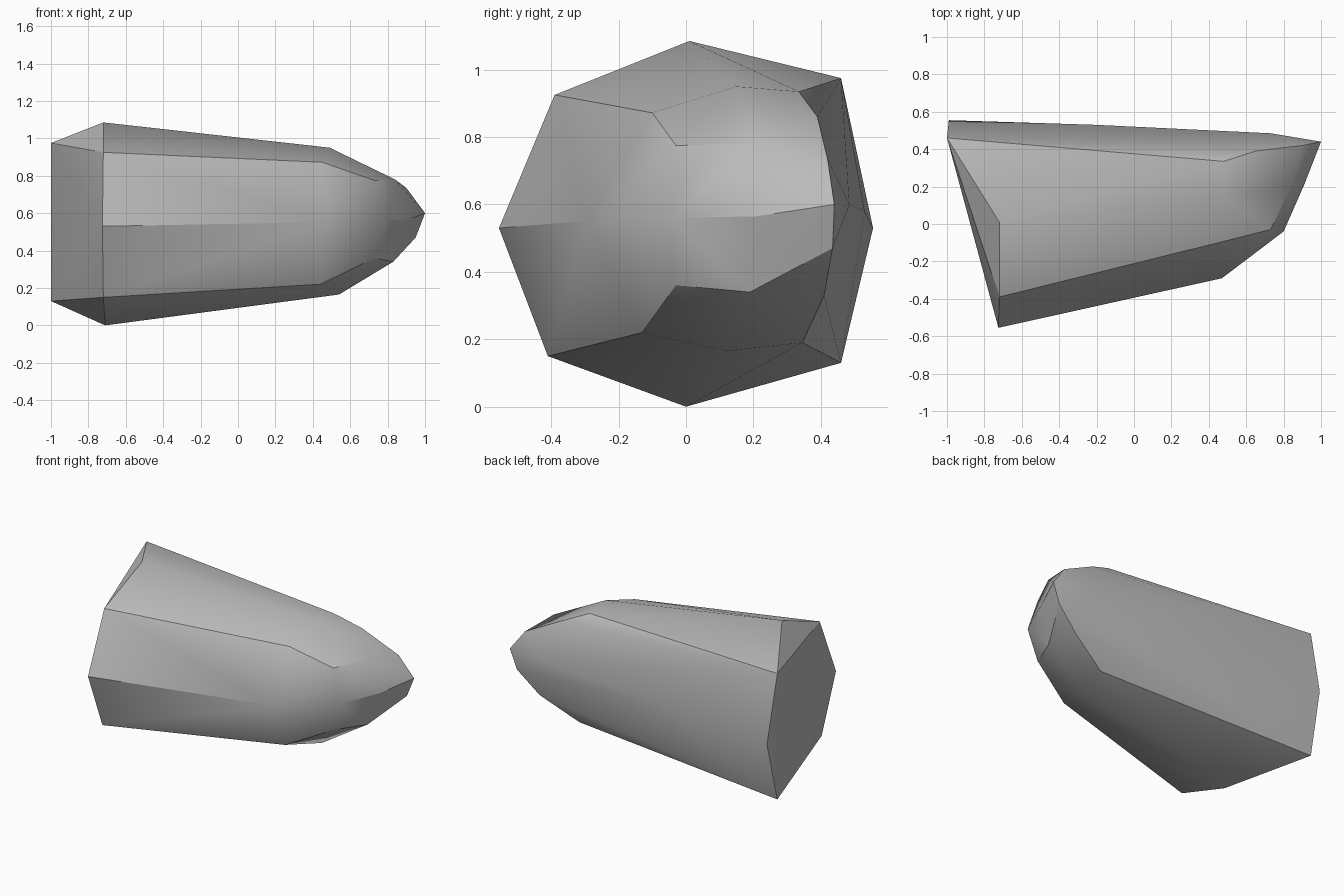
import bpy, bmesh, math

cube = bpy.data.objects.get("Cube")
if cube:
    bpy.data.objects.remove(cube, do_unlink=True)

# One plain grey material
grey = bpy.data.materials.new("stone_grey")
grey.use_nodes = True
colour = (0.5, 0.5, 0.5, 1)
grey.diffuse_color = colour
grey.node_tree.nodes["Principled BSDF"].inputs["Base Color"].default_value = colour

# Long ridges of the faceted spike, each running from the wide end to the tip
tip = (1.0, 0.44, 0.6)
ridges = {
    "top": [(-.72, .01, 1.085), (.49, .15, .95), (.84, .2, .78)],
    "upper_front": [(-.72, -.39, .925), (.45, -.1, .872), (.73, -.03, .775)],
    "front": [(-.725, -.555, .53), (.47, -.29, .552), (.8, -.04, .56), (.91, .21, .565)],
    "lower_front": [(-.72, -.41, .15), (.44, -.13, .22), (.73, -.03, .36)],
    "bottom": [(-.71, 0, 0), (.54, .12, .165), (.83, .19, .34)],
    "lower_back": [(-1, .46, .13), (.55, .345, .19), (.8, .41, .33), (.95, .435, .47)],
    "back": [(-.99, .555, .53), (-.2, .53, .58), (.73, .485, .6)],
    "upper_back": [(-1, .46, .975), (.48, .335, .935), (.65, .39, .86), (.9, .42, .735)],
}

# Skin the ridges with a convex shell and merge the nearly flat triangles
bm = bmesh.new()
for ridge in ridges.values():
    for point in ridge:
        bm.verts.new(point)
bm.verts.new(tip)
hull = bmesh.ops.convex_hull(bm, input=bm.verts)
loose = {g for g in hull["geom_interior"] + hull["geom_unused"]
         if isinstance(g, bmesh.types.BMVert)}
bmesh.ops.delete(bm, geom=list(loose), context='VERTS')
bmesh.ops.dissolve_limit(bm, angle_limit=math.radians(2),
                         verts=bm.verts, edges=bm.edges)
bmesh.ops.recalc_face_normals(bm, faces=bm.faces)

mesh = bpy.data.meshes.new("faceted_spike")
bm.to_mesh(mesh)
bm.free()
mesh.materials.append(grey)
spike = bpy.data.objects.new("faceted_spike", mesh)
bpy.context.collection.objects.link(spike)

# Soft shallow edges, crisp ridges
bpy.ops.object.select_all(action='DESELECT')
spike.select_set(True)
bpy.context.view_layer.objects.active = spike
bpy.ops.object.shade_smooth_by_angle(angle=math.radians(30))
